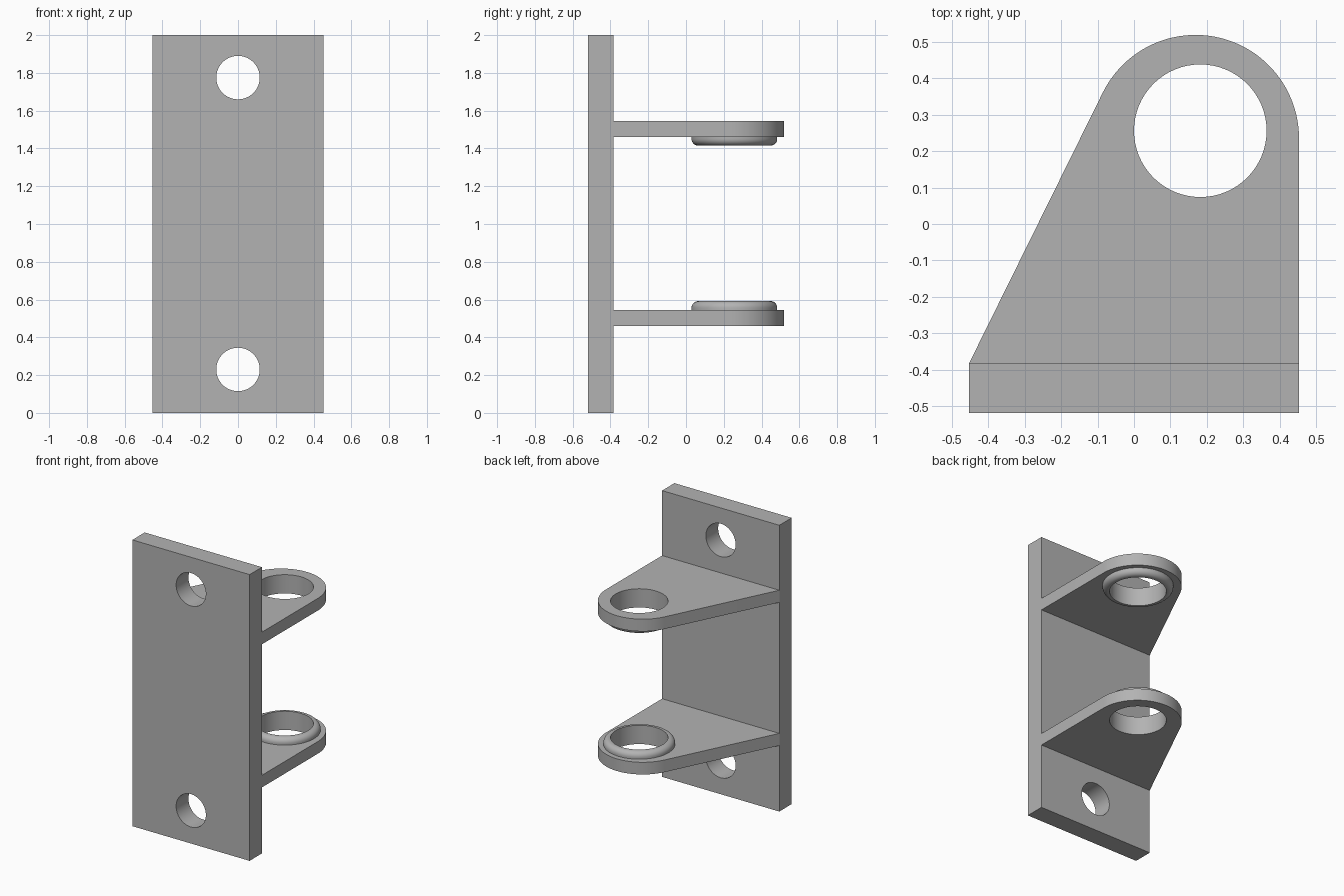
import bpy
import bmesh
from math import sin, cos, pi, radians, atan2
from mathutils import Vector, Matrix

cube = bpy.data.objects.get("Cube")
if cube:
    bpy.data.objects.remove(cube, do_unlink=True)

GREY = (0.45, 0.45, 0.45, 1)
metal = bpy.data.materials.new("plain grey")
metal.use_nodes = True
metal.diffuse_color = GREY
metal.node_tree.nodes["Principled BSDF"].inputs["Base Color"].default_value = GREY

HALF_W = 0.453
FRONT, PLATE_BACK = -0.519, -0.383
HOLE_CENTRE, HOLE_R = (0.182, 0.256), 0.182
EAR_THICK = 0.085


def arc(centre, r, start, end, steps):
    return [(centre[0] + r * cos(start + (end - start) * i / steps),
             centre[1] + r * sin(start + (end - start) * i / steps))
            for i in range(steps + 1)]


def circle(centre, r, steps=64):
    return arc(centre, r, 0, 2 * pi, steps)[:-1]


def finish(name, bm, matrix):
    bmesh.ops.recalc_face_normals(bm, faces=bm.faces)
    bm.transform(matrix)
    mesh = bpy.data.meshes.new(name)
    bm.to_mesh(mesh)
    bm.free()
    mesh.materials.append(metal)
    obj = bpy.data.objects.new(name, mesh)
    bpy.context.collection.objects.link(obj)
    bpy.ops.object.select_all(action='DESELECT')
    obj.select_set(True)
    bpy.context.view_layer.objects.active = obj
    bpy.ops.object.shade_smooth_by_angle(angle=radians(30))
    return obj


def slab(name, loops, thickness, matrix):
    """Extrude an outline with holes along its local z."""
    bm = bmesh.new()
    edges = []
    for loop in loops:
        verts = [bm.verts.new((x, y, 0)) for x, y in loop]
        edges += [bm.edges.new((verts[i - 1], verts[i])) for i in range(len(verts))]
    bmesh.ops.triangle_fill(bm, use_beauty=True, edges=edges, normal=(0, 0, 1))
    grown = bmesh.ops.extrude_face_region(bm, geom=bm.faces[:], use_keep_orig=True)
    top = [g for g in grown["geom"] if isinstance(g, bmesh.types.BMVert)]
    bmesh.ops.translate(bm, verts=top, vec=(0, 0, thickness))
    return finish(name, bm, matrix)


def boss(name, matrix):
    """Lathe a ring whose outer rim is rounded over."""
    outer, height, fillet = 0.227, 0.046, 0.036
    profile = [(HOLE_R, 0), (HOLE_R, height)]
    profile += arc((outer - fillet, height - fillet), fillet, pi / 2, 0, 8)
    profile.append((outer, 0))
    bm = bmesh.new()
    verts = [bm.verts.new((r, 0, z)) for r, z in profile]
    edges = [bm.edges.new(pair) for pair in zip(verts, verts[1:])]
    bmesh.ops.spin(bm, geom=verts + edges, cent=(0, 0, 0), axis=(0, 0, 1),
                   angle=2 * pi, steps=64)
    bmesh.ops.remove_doubles(bm, verts=bm.verts, dist=0.0001)
    return finish(name, bm, matrix)


# Upright mounting plate with two bolt holes
rect = [(-HALF_W, 0), (HALF_W, 0), (HALF_W, 2), (-HALF_W, 2)]
bolt_holes = [circle((0, z), 0.115) for z in (0.23, 1.775)]
slab("mounting_plate", [rect] + bolt_holes, PLATE_BACK - FRONT,
     Matrix.Translation((0, PLATE_BACK, 0)) @ Matrix.Rotation(pi / 2, 4, 'X'))

# Ear outline: straight right edge, round nose, slanted edge tangent to the nose
nose, nose_r = (0.169, 0.235), 0.284
slant = atan2(0.748, 0.375)
outline = [(-HALF_W, PLATE_BACK), (HALF_W, PLATE_BACK)]
outline += arc(nose, nose_r, 0, slant + pi / 2, 48)

# Two ears, with bosses facing each other
for side, z, boss_z, flip in (("lower", 0.461, 0.461 + EAR_THICK, 0),
                              ("upper", 1.461, 1.461, pi)):
    slab(side + "_ear", [outline, circle(HOLE_CENTRE, HOLE_R)], EAR_THICK,
         Matrix.Translation((0, 0, z)))
    boss(side + "_boss", Matrix.Translation(Vector((*HOLE_CENTRE, boss_z)))
         @ Matrix.Rotation(flip, 4, 'X'))
